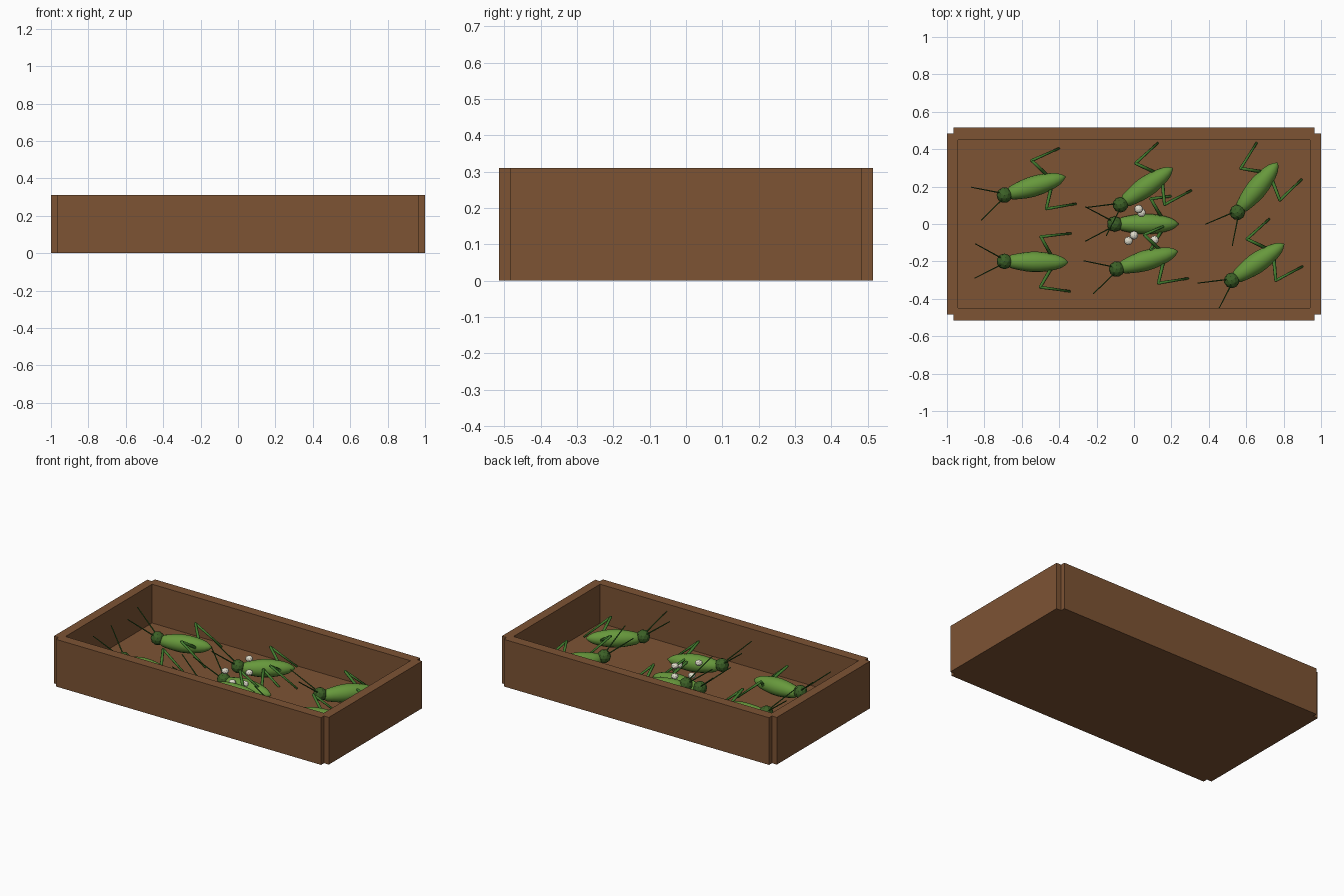
import bpy, bmesh, math
from mathutils import Vector, Matrix

if "Cube" in bpy.data.objects:
    bpy.data.objects.remove(bpy.data.objects["Cube"])


def mat(name, col):
    m = bpy.data.materials.new(name)
    m.diffuse_color = (*col, 1)
    m.use_nodes = True
    m.node_tree.nodes["Principled BSDF"].inputs["Base Color"].default_value = m.diffuse_color
    return m


WOOD = mat("brown wood", (0.205, 0.087, 0.034))
BODY = mat("leaf green", (0.135, 0.315, 0.045))
HEAD = mat("dark green", (0.045, 0.118, 0.020))
LEG = mat("leg green", (0.055, 0.205, 0.028))
FEELER = mat("feeler green", (0.022, 0.105, 0.014))
EGG = mat("egg white", (0.74, 0.72, 0.60))


def finish(name, bm, material, matrix=None, smooth=False):
    bmesh.ops.recalc_face_normals(bm, faces=bm.faces)
    me = bpy.data.meshes.new(name)
    if matrix:
        bm.transform(matrix)
    bm.to_mesh(me)
    bm.free()
    me.materials.append(material)
    for p in me.polygons:
        p.use_smooth = smooth
    ob = bpy.data.objects.new(name, me)
    bpy.context.collection.objects.link(ob)
    return ob


def box(name, lo, hi):
    bm = bmesh.new()
    lo, hi = Vector(lo), Vector(hi)
    size = hi - lo
    bmesh.ops.create_cube(bm, size=1, matrix=Matrix.Translation((lo + hi) / 2)
                          @ Matrix.Diagonal((*size, 1)))
    finish(name, bm, WOOD)


def rod(bm, a, b, r1, r2, sides=8):
    a, b = Vector(a), Vector(b)
    d = b - a
    m = Matrix.Translation((a + b) / 2) @ d.to_track_quat('Z', 'Y').to_matrix().to_4x4()
    bmesh.ops.create_cone(bm, cap_ends=True, segments=sides, radius1=r1,
                          radius2=r2, depth=d.length, matrix=m)


def ball(bm, centre, r, scale=(1, 1, 1), sub=2):
    bmesh.ops.create_icosphere(bm, subdivisions=sub, radius=r,
                               matrix=Matrix.Translation(centre) @ Matrix.Diagonal((*scale, 1)))


# Open tray: floor and four walls with notched corners
box("tray_floor", (-0.95, -0.47, 0), (0.95, 0.47, 0.055))
for s, side in ((-1, "front"), (1, "back")):
    ys = sorted((s * 0.45, s * 0.515))
    box(side + "_wall", (-0.965, ys[0], 0), (0.965, ys[1], 0.31))
for s, side in ((-1, "left"), (1, "right")):
    xs = sorted((s * 0.94, s))
    box(side + "_wall", (xs[0], -0.485, 0), (xs[1], 0.485, 0.31))

# Body outline: distance behind the head, radius
PROFILE = [(0.015, 0.022), (0.035, 0.036), (0.07, 0.044), (0.11, 0.051), (0.15, 0.055),
           (0.19, 0.054), (0.23, 0.049), (0.27, 0.041), (0.30, 0.031), (0.32, 0.019),
           (0.338, 0.003)]


def insect(head, tail, z):
    """Grasshopper with its head at the local origin and body along +x."""
    ang = math.atan2(tail[1] - head[1], tail[0] - head[0])
    m = Matrix.Translation((head[0], head[1], z)) @ Matrix.Rotation(ang, 4, 'Z')

    # Tapered body, spun around its long axis
    bm = bmesh.new()
    n = 16
    rings = []
    for x, r in PROFILE:
        rings.append([bm.verts.new((x, r * math.cos(t), -0.013 + r * math.sin(t)))
                      for t in (2 * math.pi * i / n for i in range(n))])
    for a, b in zip(rings, rings[1:]):
        for i in range(n):
            j = (i + 1) % n
            bm.faces.new((a[i], a[j], b[j], b[i]))
    bm.faces.new(rings[0])
    bm.faces.new(rings[-1])
    finish("body", bm, BODY, m, True)

    # Faceted head
    bm = bmesh.new()
    ball(bm, (-0.003, 0, 0), 0.042)
    finish("head", bm, HEAD, m)

    # Folded hind legs
    bm = bmesh.new()
    for s in (-1, 1):
        hip = (0.25, s * 0.03, -0.015)
        knee = (0.19, s * 0.135, 0.065)
        foot = (0.35, s * 0.155, -0.075)
        rod(bm, hip, knee, 0.010, 0.008)
        rod(bm, knee, foot, 0.008, 0.006)
        ball(bm, knee, 0.008, sub=1)
    finish("hind_legs", bm, LEG, m, True)

    # Long feelers
    bm = bmesh.new()
    for s in (-1, 1):
        rod(bm, (-0.02, s * 0.018, 0.02), (-0.16, s * 0.092, 0.14), 0.004, 0.003, 6)
    finish("feelers", bm, FEELER, m)


for head, tail, z in [((-0.69, 0.155), (-0.36, 0.255), 0.135),
                      ((-0.69, -0.20), (-0.35, -0.205), 0.135),
                      ((-0.07, 0.105), (0.215, 0.305), 0.135),
                      ((-0.10, 0.0), (0.235, 0.0), 0.08),
                      ((-0.09, -0.24), (0.235, -0.145), 0.135),
                      ((0.555, 0.065), (0.775, 0.335), 0.135),
                      ((0.525, -0.30), (0.805, -0.105), 0.135)]:
    insect(head, tail, z)

# Eggs around the middle insect
for c in [(0.025, 0.08, 0.22), (-0.03, -0.09, 0.19), (0.0, -0.06, 0.11),
          (0.11, -0.085, 0.14), (0.04, 0.06, 0.14)]:
    bm = bmesh.new()
    ball(bm, c, 0.023, (1, 1, 0.8))
    finish("egg", bm, EGG)
